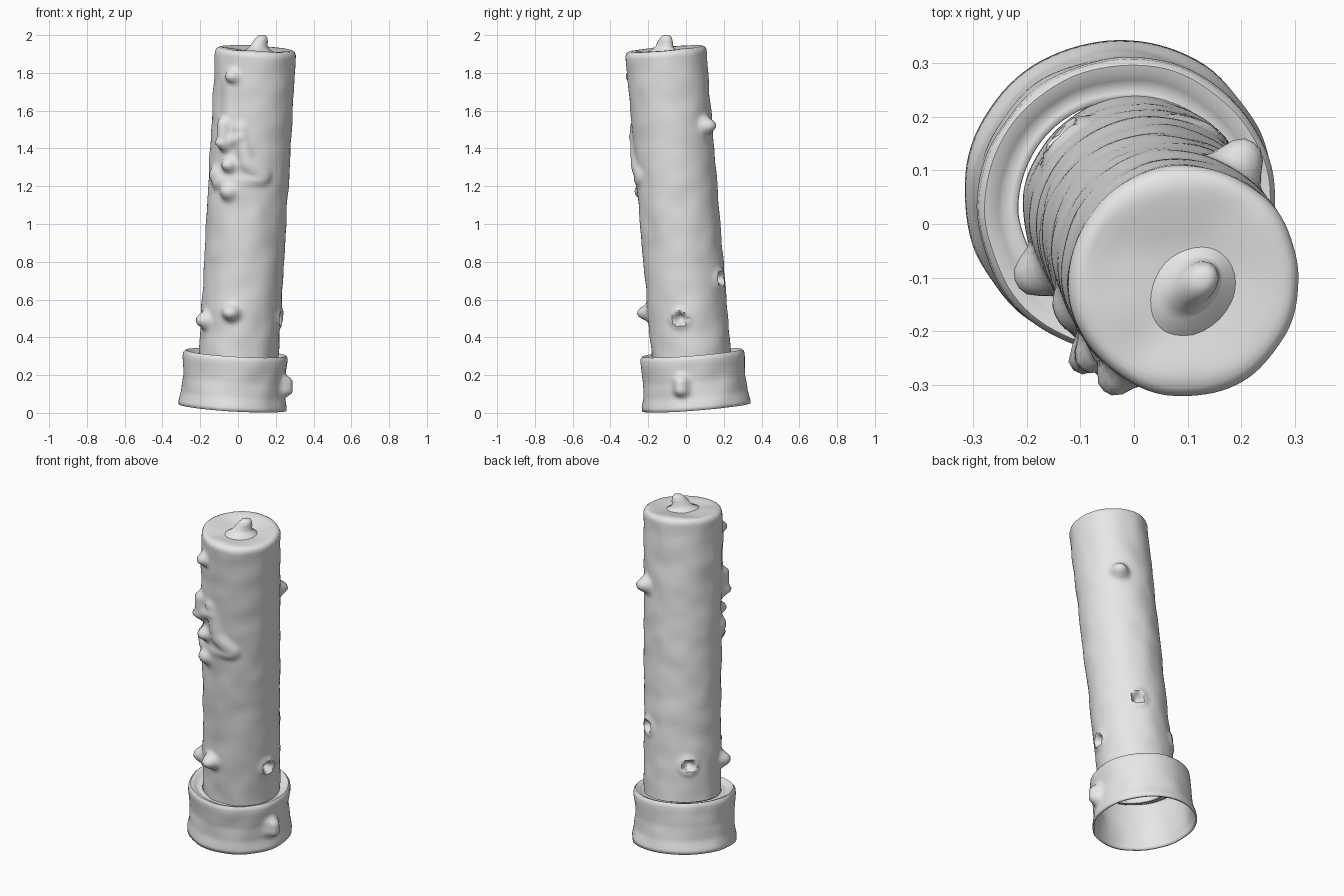
import bpy, bmesh, math
from mathutils import Vector, Matrix, noise
from mathutils.geometry import intersect_point_line

cube = bpy.data.objects.get("Cube")
if cube:
    bpy.data.objects.remove(cube, do_unlink=True)

# One plain grey material
grey = bpy.data.materials.new("light grey")
grey.use_nodes = True
grey.diffuse_color = (0.8, 0.8, 0.8, 1)
grey.node_tree.nodes["Principled BSDF"].inputs["Base Color"].default_value = (0.8, 0.8, 0.8, 1)


def finish(name, bm, shell=True):
    bmesh.ops.recalc_face_normals(bm, faces=bm.faces)
    mesh = bpy.data.meshes.new(name)
    bm.to_mesh(mesh)
    bm.free()
    obj = bpy.data.objects.new(name, mesh)
    bpy.context.collection.objects.link(obj)
    mesh.materials.append(grey)
    bpy.ops.object.select_all(action='DESELECT')
    obj.select_set(True)
    bpy.context.view_layer.objects.active = obj
    bpy.ops.object.shade_smooth_by_angle(angle=math.radians(50))
    if shell:
        wall = obj.modifiers.new("thin wall", 'SOLIDIFY')
        wall.thickness = 0.01
        wall.offset = -1
    return obj


def loft(rings, cap):
    """Skin a list of rings of points; optionally close the first ring."""
    bm = bmesh.new()
    loops = [[bm.verts.new(p) for p in ring] for ring in rings]
    for a, b in zip(loops, loops[1:]):
        for i in range(len(a)):
            j = (i + 1) % len(a)
            bm.faces.new((a[i], a[j], b[j], b[i]))
    if cap:
        bm.faces.new(loops[0])
    return bm


def leaning_frame(bottom, top):
    axis = Vector(top) - Vector(bottom)
    turn = Vector((0, 0, 1)).rotation_difference(axis).to_matrix().to_4x4()
    return Matrix.Translation(bottom) @ turn, axis.length


def subdivide(profile, step):
    """Fill a profile of (radius, height) with evenly spaced points."""
    out = [profile[0]]
    for (r0, h0), (r1, h1) in zip(profile, profile[1:]):
        n = max(1, round(math.hypot(r1 - r0, h1 - h0) / step))
        out += [(r0 + (r1 - r0) * k / n, h0 + (h1 - h0) * k / n) for k in range(1, n + 1)]
    return out


def wax_body(name, frame, profile, sides, strokes, pits, wobble, cap):
    """Leaning turned body with raised wax strokes and sunken pits."""
    inverse = frame.inverted()

    def on_side(point):
        q = inverse @ Vector(point)
        radius = min(profile, key=lambda rh: abs(rh[1] - q.z) - rh[0])[0]
        q.xy = q.xy.normalized() * radius
        return q

    raised = [(on_side(a), on_side(b), w, h) for a, b, w, h in strokes]
    sunk = [(on_side(p), w) for p, w in pits]
    rings = []
    for r, h in subdivide(profile, 0.014):
        ring = []
        for i in range(sides):
            t = math.tau * i / sides
            out = Vector((math.cos(t), math.sin(t), 0))
            p = out * r + Vector((0, 0, h))
            push = wobble * noise.noise(p * 9)
            lift = 0
            for a, b, w, high in raised:
                if (b - a).length < 0.001:
                    d = (p - a).length
                else:
                    near, f = intersect_point_line(p, a, b)
                    d = (p - a.lerp(b, min(1, max(0, f)))).length
                lift = max(lift, high * math.exp(-(d / w) ** 3))
            for c, w in sunk:
                d = (p - c).length / w
                push += 0.012 * math.exp(-((d - 1.2) / 0.5) ** 2) - 0.04 * math.exp(-(d / 0.8) ** 4)
            if r > 0.19:
                p += out * (push + lift)
            else:
                p.z += push
            ring.append(frame @ p)
        rings.append(ring)
    return finish(name, loft(rings, cap))


# Leaning shaft with a shallow dished top
frame, length = leaning_frame((0.003, 0.03, 0.28), (0.095, -0.108, 1.925))
shaft_profile = [(0.01, length - 0.012), (0.08, length - 0.008), (0.17, length + 0.002),
                 (0.195, length + 0.002), (0.208, length - 0.006), (0.214, length - 0.022),
                 (0.212, length * 0.5), (0.21, 0.0)]


def blob(x, y, z, w, h):
    return ((x, y, z), (x, y, z), w, h)


drips = [
    # Round drops
    blob(-0.05, -0.31, 1.78, 0.035, 0.045),
    blob(0.2, 0.12, 1.52, 0.042, 0.06),
    blob(-0.035, -0.2, 0.53, 0.04, 0.062),
    blob(-0.18, -0.09, 0.49, 0.042, 0.055),
    blob(-0.07, -0.28, 1.31, 0.035, 0.045),
    blob(-0.07, -0.26, 1.17, 0.042, 0.04),
    blob(-0.15, -0.18, 1.26, 0.045, 0.025),
    blob(-0.11, -0.27, 1.43, 0.032, 0.06),
    # Runs of wax on the front
    ((-0.1, -0.27, 1.53), (-0.1, -0.27, 1.42), 0.035, 0.045),
    ((-0.1, -0.27, 1.42), (0.01, -0.3, 1.46), 0.03, 0.025),
    ((0.0, -0.3, 1.5), (0.05, -0.29, 1.32), 0.035, 0.018),
    ((0.05, -0.29, 1.32), (0.14, -0.26, 1.25), 0.04, 0.02),
    ((-0.14, -0.2, 1.22), (0.13, -0.26, 1.24), 0.035, 0.02),
    ((-0.08, -0.29, 1.75), (-0.09, -0.28, 1.55), 0.035, 0.012),
]
holes = [((0.21, -0.03, 0.5), 0.034), ((0.12, 0.17, 0.71), 0.034), ((-0.14, 0.17, 0.53), 0.034)]
wax_body("candle_shaft", frame, shaft_profile, 96, drips, holes, 0.006, True)

# Wider flared holder, open underneath, with a raised lip
frame, length = leaning_frame((-0.03, 0.055, 0.03), (-0.013, 0.033, 0.31))
holder_profile = [(0.2, length - 0.008), (0.225, length - 0.012), (0.25, length + 0.004),
                  (0.265, length + 0.008), (0.275, length - 0.004), (0.277, length - 0.03),
                  (0.27, 0.15), (0.275, 0.07), (0.287, 0.02), (0.288, 0.0)]
knob = [((0.27, -0.03, 0.12), (0.27, -0.03, 0.16), 0.036, 0.05)]
wax_body("holder_base", frame, holder_profile, 96, knob, [], 0.006, False)

# Stubby wick rising from a small mound, wider along the diagonal
wick = [(2.0, 0.128, -0.103, 0.012, 0.01), (1.996, 0.127, -0.104, 0.024, 0.02),
        (1.985, 0.125, -0.106, 0.034, 0.028), (1.965, 0.118, -0.11, 0.045, 0.034),
        (1.94, 0.11, -0.115, 0.054, 0.038), (1.925, 0.105, -0.118, 0.068, 0.05),
        (1.91, 0.102, -0.12, 0.1, 0.08), (1.895, 0.1, -0.12, 0.11, 0.09)]
rings = []
for z, x, y, a, b in wick:
    ring = []
    for i in range(32):
        t = math.tau * i / 32
        offset = Vector((a * math.cos(t), b * math.sin(t), 0))
        offset.rotate(Matrix.Rotation(math.radians(45), 3, 'Z'))
        ring.append(Vector((x, y, z)) + offset)
    rings.append(ring)
finish("wick", loft(rings, True), shell=False)
